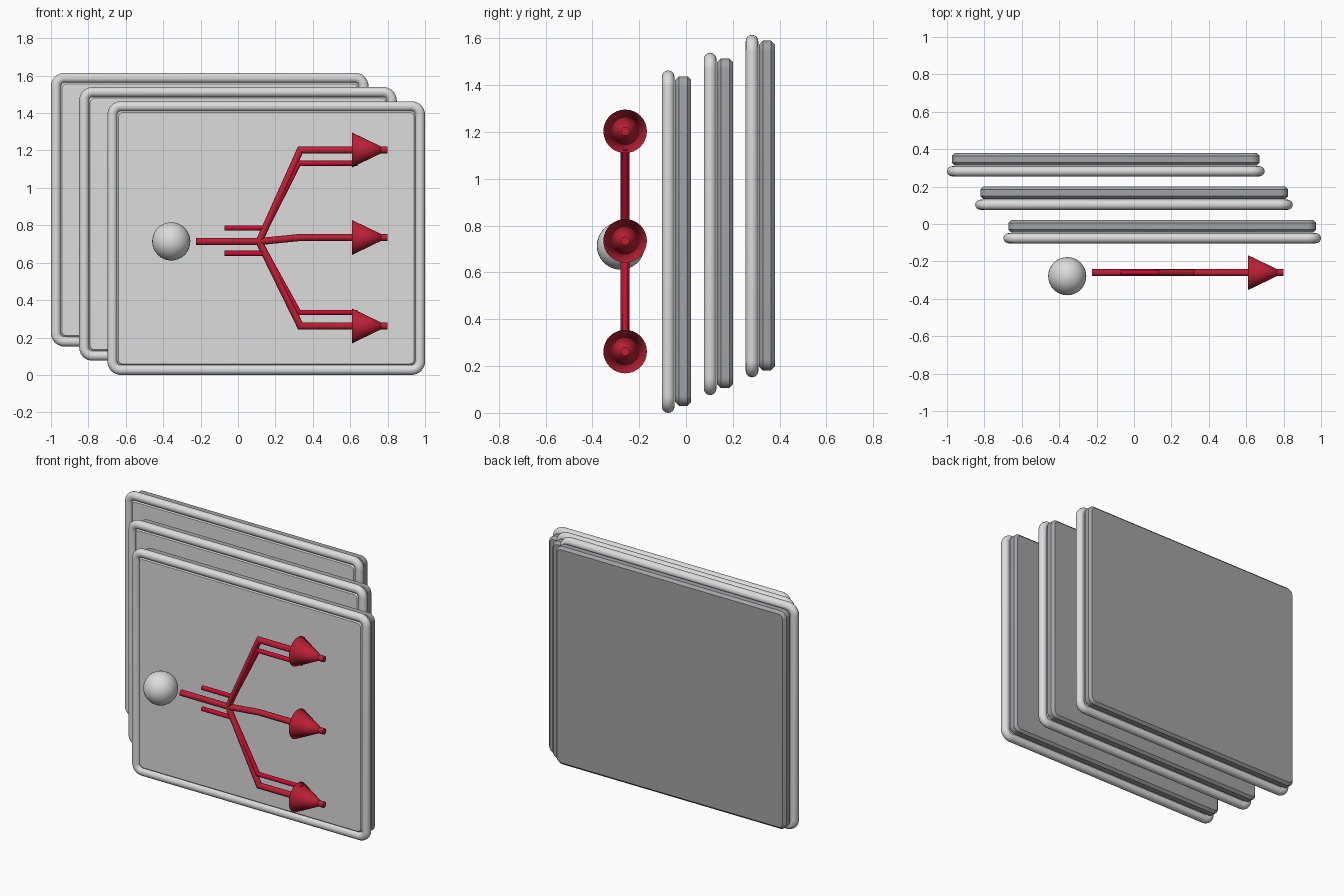
import bpy, bmesh, math
from mathutils import Vector

if "Cube" in bpy.data.objects:
    bpy.data.objects.remove(bpy.data.objects["Cube"])


def material(name, rgb):
    m = bpy.data.materials.new(name)
    m.diffuse_color = (*rgb, 1.0)
    m.use_nodes = True
    m.node_tree.nodes["Principled BSDF"].inputs["Base Color"].default_value = m.diffuse_color
    return m


LIGHT = material("light grey", (0.71, 0.715, 0.72))
GREY = material("mid grey", (0.36, 0.367, 0.385))
RED = material("crimson", (0.5, 0.014, 0.035))
BRIGHT = material("bright crimson", (0.58, 0.004, 0.03))


def finish(bm, name, mat, angle=40):
    bmesh.ops.recalc_face_normals(bm, faces=bm.faces)
    mesh = bpy.data.meshes.new(name)
    bm.to_mesh(mesh)
    bm.free()
    mesh.materials.append(mat)
    obj = bpy.data.objects.new(name, mesh)
    bpy.context.collection.objects.link(obj)
    bpy.ops.object.select_all(action='DESELECT')
    obj.select_set(True)
    bpy.context.view_layer.objects.active = obj
    bpy.ops.object.shade_smooth_by_angle(angle=math.radians(angle))
    return obj


def rounded_rect(x0, x1, z0, z1, r, steps=8):
    pts = []
    corners = [(x1 - r, z1 - r), (x0 + r, z1 - r), (x0 + r, z0 + r), (x1 - r, z0 + r)]
    for k, (cx, cz) in enumerate(corners):
        for i in range(steps + 1):
            a = math.pi / 2 * (k + i / steps)
            pts.append((cx + r * math.cos(a), cz + r * math.sin(a)))
    return pts


def tube(name, path, y, r, mat, closed=False, sides=12):
    """Sweep a circle along a path in the XZ plane, with mitred joints."""
    bm = bmesh.new()
    pts = [Vector(p) for p in path]
    n = len(pts)
    rings = []
    for i, p in enumerate(pts):
        a = pts[i - 1] if closed or i > 0 else None
        b = pts[(i + 1) % n] if closed or i < n - 1 else None
        d0 = (p - a).normalized() if a is not None else (b - p).normalized()
        d1 = (b - p).normalized() if b is not None else d0
        t = (d0 + d1).normalized()
        side = Vector((-t.y, t.x)) / max(t.dot(d0), 0.3)
        ring = []
        for k in range(sides):
            ang = 2 * math.pi * k / sides
            q = p + side * (r * math.cos(ang))
            ring.append(bm.verts.new((q.x, y + r * math.sin(ang), q.y)))
        rings.append(ring)
    for i in range(n if closed else n - 1):
        A, B = rings[i], rings[(i + 1) % n]
        for k in range(sides):
            j = (k + 1) % sides
            bm.faces.new((A[k], A[j], B[j], B[k]))
    if not closed:
        bm.faces.new(rings[0])
        bm.faces.new(rings[-1])
    return finish(bm, name, mat)


def plate(name, x0, x1, z0, z1, y0, y1, r, bevel, mat):
    """Rounded slab with chamfered front and back rims."""
    bm = bmesh.new()
    loops = []
    for y, inset in ((y0, bevel), (y0 + bevel, 0), (y1 - bevel, 0), (y1, bevel)):
        outline = rounded_rect(x0 + inset, x1 - inset, z0 + inset, z1 - inset, r - inset)
        loops.append([bm.verts.new((x, y, z)) for x, z in outline])
    n = len(loops[0])
    for A, B in zip(loops, loops[1:]):
        for k in range(n):
            j = (k + 1) % n
            bm.faces.new((A[k], A[j], B[j], B[k]))
    bm.faces.new(loops[0])
    bm.faces.new(loops[-1])
    return finish(bm, name, mat)


# three stacked panels: tubular frame around a light sheet, grey plate behind
R = 0.027
for i, label in enumerate(("front", "middle", "back")):
    dx, dy, dz = -0.151 * i, 0.179 * i, 0.076 * i
    outline = rounded_rect(-0.698 + R + dx, 1.0 - R + dx, R + dz, 1.463 - R + dz, 0.045)
    tube(label + "_frame", outline, -0.076 + dy, R, LIGHT, closed=True, sides=16)
    plate(label + "_sheet", -0.655 + dx, 0.957 + dx, 0.043 + dz, 1.42 + dz,
          -0.092 + dy, -0.052 + dy, 0.04, 0.016, LIGHT)
    plate(label + "_plate", -0.671 + dx, 0.974 + dx, 0.03 + dz, 1.438 + dz,
          -0.046 + dy, 0.022 + dy, 0.045, 0.016, GREY)

# ball at the start of the arrows
bm = bmesh.new()
bmesh.ops.create_uvsphere(bm, u_segments=32, v_segments=20, radius=0.102)
bmesh.ops.translate(bm, verts=bm.verts, vec=(-0.357, -0.279, 0.714))
finish(bm, "ball", LIGHT)

# branching arrows: shared stem with three branches
Y = -0.26
START, FORK = (-0.224, 0.713), (0.113, 0.713)
HEIGHTS = {"upper": 1.203, "middle": 0.735, "lower": 0.262}
for label, z in HEIGHTS.items():
    tube(label + "_branch", [START, FORK, (0.333, z), (0.8, z)], Y, 0.019, RED)

# thin parallel lines beside the outer branches
tube("upper_thin_line", [(-0.073, 0.786), (0.15, 0.786), (0.325, 1.132), (0.64, 1.132)],
     Y, 0.014, BRIGHT)
tube("lower_thin_line", [(-0.073, 0.65), (0.15, 0.65), (0.325, 0.334), (0.64, 0.334)],
     Y, 0.014, BRIGHT)

# arrowheads pointing along +x, softly shaded over the rim
for label, z in HEIGHTS.items():
    bm = bmesh.new()
    bmesh.ops.create_cone(bm, cap_ends=True, segments=32, radius1=0.093, radius2=0.004, depth=0.185)
    for v in bm.verts:
        x, y, h = v.co
        v.co = (0.61 + 0.0925 + h, Y + y, z + x)
    finish(bm, label + "_arrowhead", RED, angle=180)
